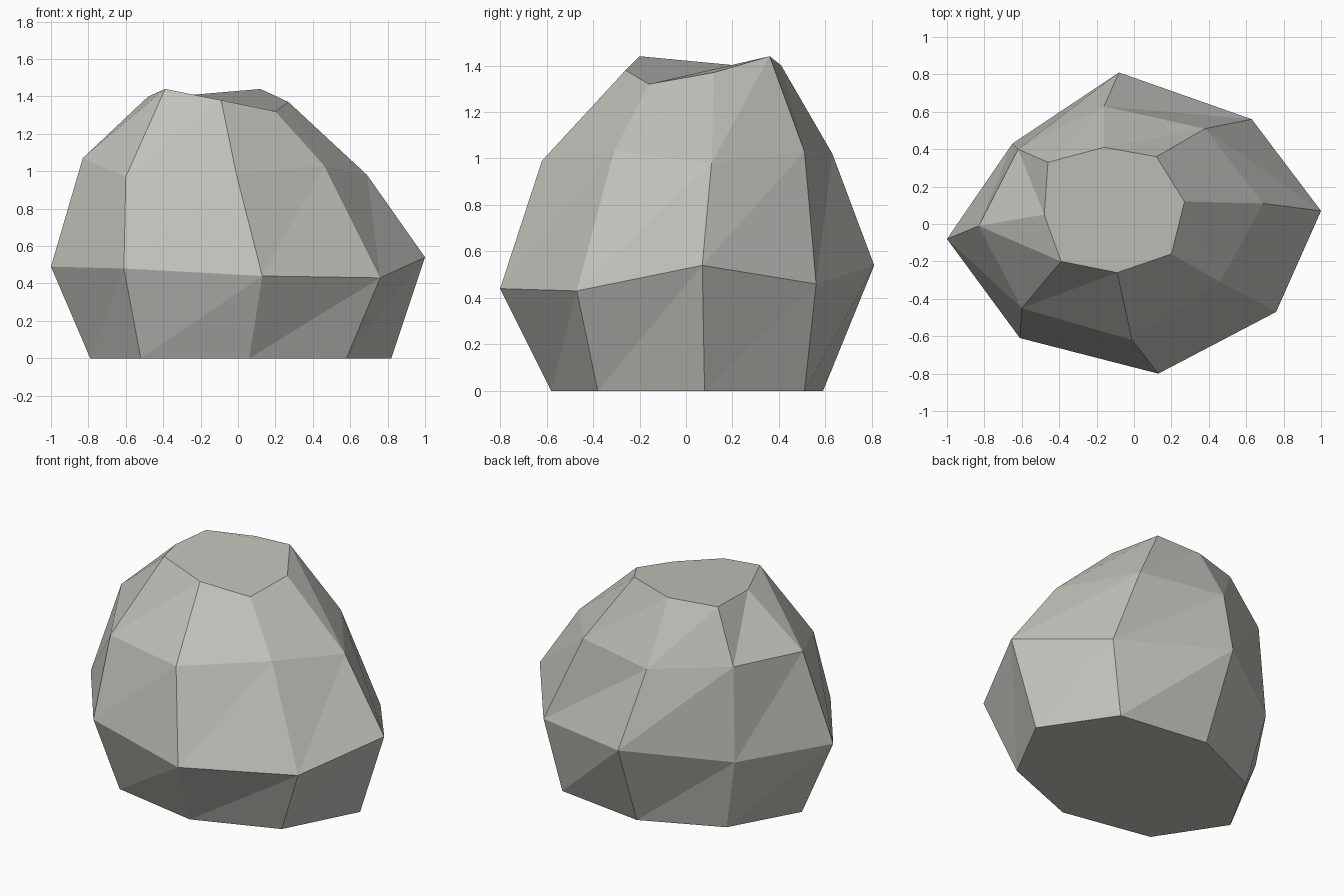
import bpy
import bmesh

# Remove the default cube only
default_cube = bpy.data.objects.get("Cube")
if default_cube:
    bpy.data.objects.remove(default_cube, do_unlink=True)


def make_material(name, colour):
    material = bpy.data.materials.new(name)
    material.use_nodes = True
    material.diffuse_color = colour
    material.node_tree.nodes["Principled BSDF"].inputs["Base Color"].default_value = colour
    return material


# Irregular eight-sided cross-sections of the boulder, from the ground upwards
foot = [(-.79, -.06, 0), (-.52, -.47, 0), (.06, -.58, 0), (.58, -.38, 0),
        (.82, .08, 0), (.53, .51, 0), (-.06, .59, 0), (-.55, .37, 0)]
belly = [(-1, -.08, .49), (-.61, -.61, .48), (.13, -.8, .44), (.76, -.47, .43),
         (1, .07, .54), (.63, .56, .46), (-.08, .81, .54), (-.65, .43, .47)]
shoulder = [(-.83, -.01, 1.07), (-.6, -.45, .97), (-.01, -.62, .99), (.46, -.31, 1.03),
            (.69, .11, .98), (.38, .51, 1.03), (-.16, .63, 1.02), (-.62, .4, 1.07)]
crown = [(-.48, .05, 1.4), (-.39, -.2, 1.44), (-.09, -.26, 1.38), (.2, -.16, 1.32),
         (.27, .12, 1.37), (.12, .36, 1.44), (-.16, .41, 1.4), (-.46, .33, 1.39)]


def build_boulder(name, sections, material):
    """Bridge the cross-sections with flat facets and close both ends."""
    bm = bmesh.new()
    rings = [[bm.verts.new(point) for point in section] for section in sections]
    count = len(rings[0])
    facets = []
    for lower, upper in zip(rings, rings[1:]):
        for i in range(count):
            j = (i + 1) % count
            facets.append(bm.faces.new((lower[i], lower[j], upper[j], upper[i])))

    # Split the warped side facets so every one is truly flat
    bmesh.ops.triangulate(bm, faces=facets, quad_method='FIXED')

    # Flat base and broken-off top
    bm.faces.new(list(reversed(rings[0])))
    bm.faces.new(rings[-1])
    bm.normal_update()

    mesh = bpy.data.meshes.new(name)
    bm.to_mesh(mesh)
    bm.free()
    mesh.materials.append(material)
    boulder = bpy.data.objects.new(name, mesh)
    bpy.context.collection.objects.link(boulder)
    return boulder


stone_grey = make_material("stone_grey", (.54, .54, .5, 1))
build_boulder("boulder", [foot, belly, shoulder, crown], stone_grey)
